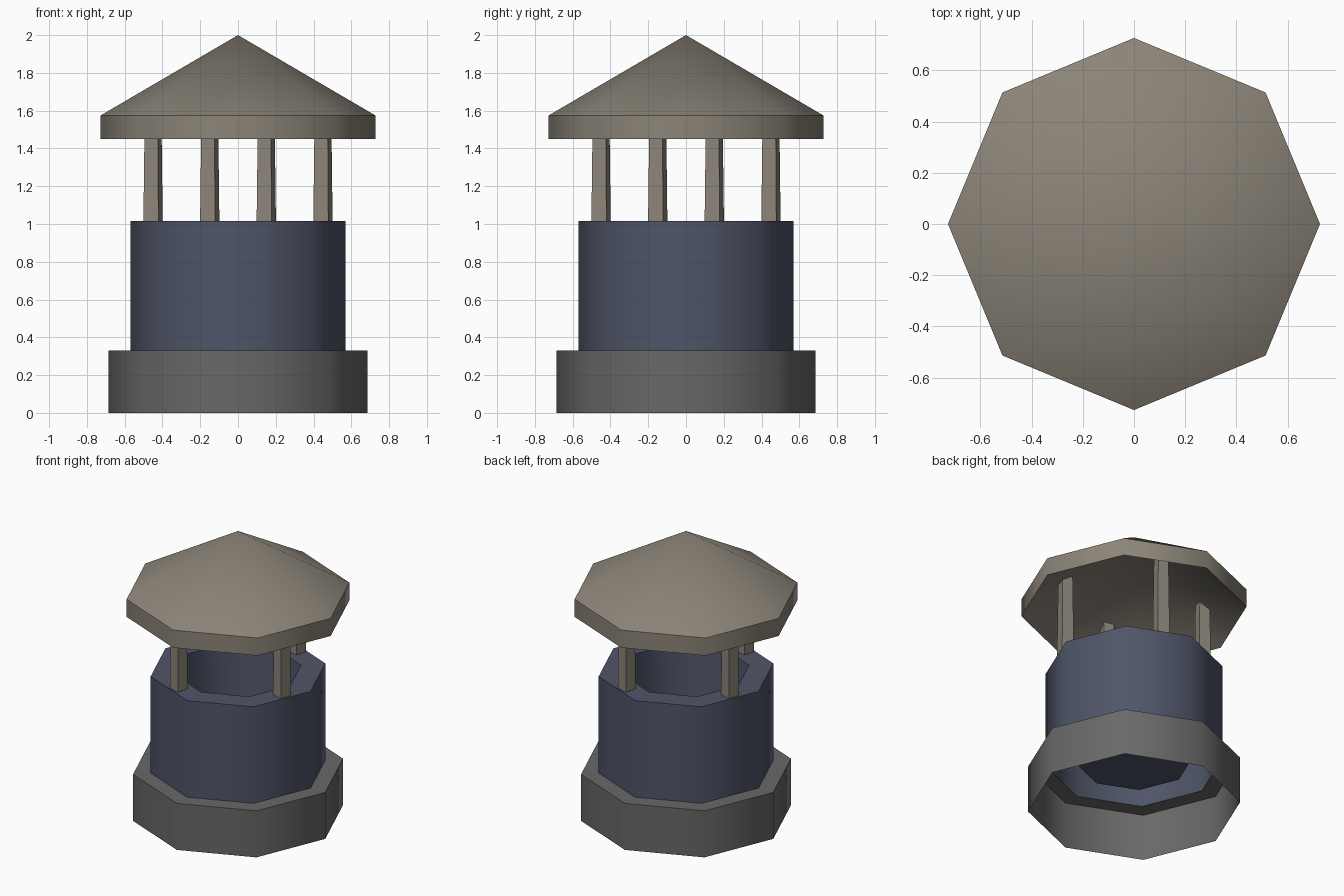
import bpy, bmesh, math

if "Cube" in bpy.data.objects:
    bpy.data.objects.remove(bpy.data.objects["Cube"])

SIDES = 8


def srgb(r, g, b):
    f = lambda c: (c / 255 / 12.92) if c < 10 else ((c / 255 + 0.055) / 1.055) ** 2.4
    return (f(r), f(g), f(b), 1.0)


def material(name, rgb):
    m = bpy.data.materials.new(name)
    m.diffuse_color = srgb(*rgb)
    m.use_nodes = True
    m.node_tree.nodes["Principled BSDF"].inputs["Base Color"].default_value = m.diffuse_color
    return m


grey = material("dark grey", (104, 104, 104))
blue = material("slate blue", (79, 85, 104))
stone = material("warm stone", (139, 132, 120))


def finish(name, bm, mat, smooth):
    mesh = bpy.data.meshes.new(name)
    bm.to_mesh(mesh)
    bm.free()
    ob = bpy.data.objects.new(name, mesh)
    bpy.context.collection.objects.link(ob)
    mesh.materials.append(mat)
    if smooth:
        bpy.ops.object.select_all(action='DESELECT')
        ob.select_set(True)
        bpy.context.view_layer.objects.active = ob
        bpy.ops.object.shade_smooth_by_angle(angle=math.radians(50))
    return ob


def lathe(name, profile, mat):
    """Eight-sided turned shape; the profile is (radius, z) pairs."""
    bm = bmesh.new()
    rings = []
    for r, z in profile:
        if r == 0:
            rings.append([bm.verts.new((0, 0, z))] * SIDES)
        else:
            rings.append([bm.verts.new((r * math.cos(math.tau * i / SIDES),
                                        r * math.sin(math.tau * i / SIDES), z))
                          for i in range(SIDES)])
    for lo, hi in zip(rings, rings[1:]):
        for i in range(SIDES):
            j = (i + 1) % SIDES
            corners = [lo[i], lo[j], hi[j], hi[i]]
            bm.faces.new(list(dict.fromkeys(corners)))
    return finish(name, bm, mat, True)


# Base collar, open underneath
lathe("base_collar", [(0.685, 0), (0.685, 0.33), (0.57, 0.33)], grey)

# Drum with a sunken well in the top
lathe("drum", [(0.57, 0.33), (0.57, 1.015), (0.412, 1.015),
               (0.375, 0.34), (0, 0.34)], blue)

# Roof with rim band and hollow underside
lathe("roof", [(0, 1.875), (0.727, 1.45), (0.727, 1.575), (0, 2.0)], stone)

# Four slightly tapered posts
for k in range(4):
    turn = math.radians(90 * k)
    place = turn - math.radians(18.4)
    twist = turn - math.radians(16)
    bm = bmesh.new()
    bmesh.ops.create_cube(bm, size=1)
    for v in bm.verts:
        top = v.co.z > 0
        w = 0.070 if top else 0.083
        x, y = v.co.x * w, v.co.y * w
        c, s = math.cos(twist), math.sin(twist)
        v.co = (0.474 * math.cos(place) + x * c - y * s,
                0.474 * math.sin(place) + x * s + y * c,
                1.64 if top else 1.0)
    finish(f"post_{k + 1}", bm, stone, False)
